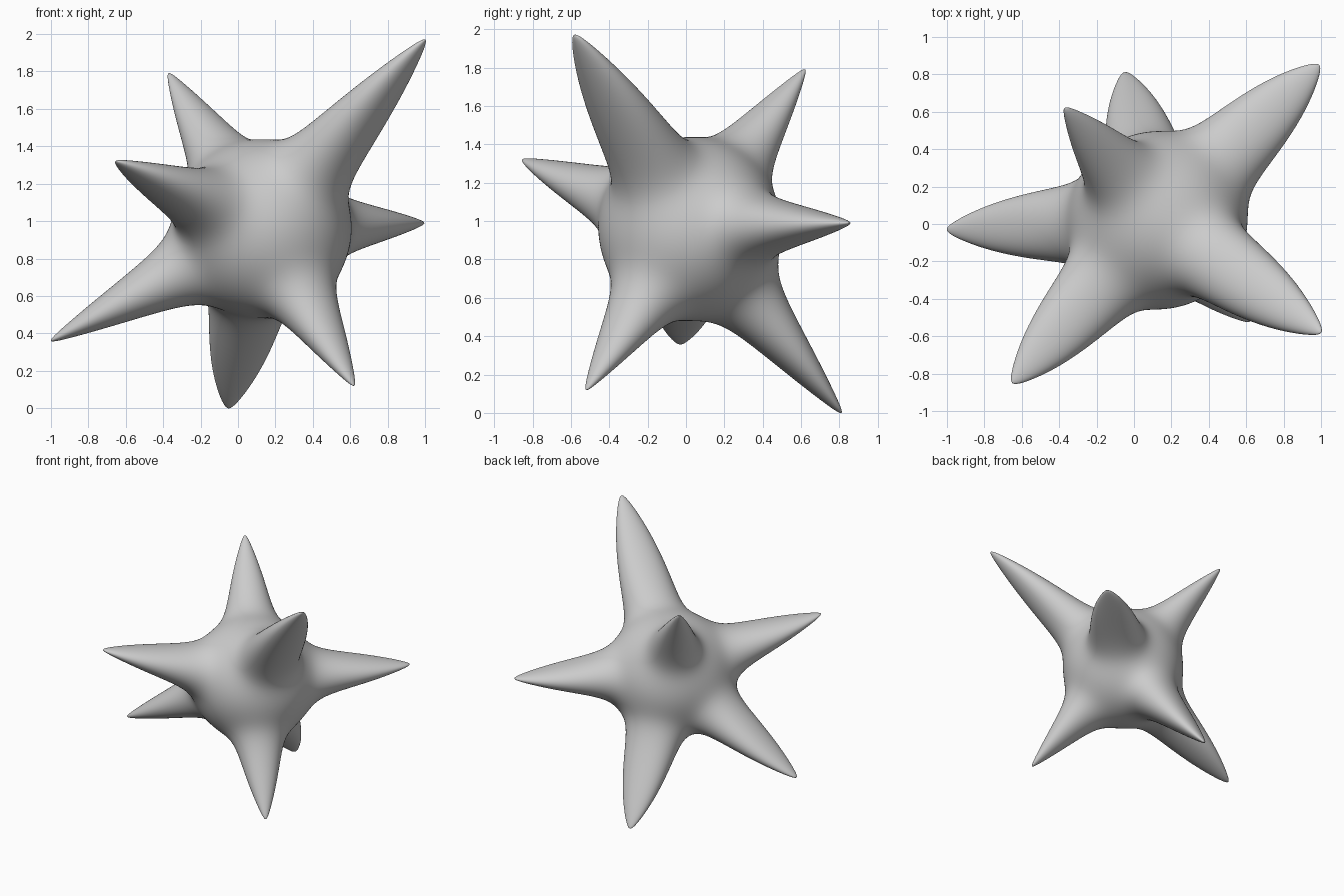
import bpy, bmesh, math
from mathutils import Vector

if "Cube" in bpy.data.objects:
    bpy.data.objects.remove(bpy.data.objects["Cube"])

CENTRE = Vector((0.13, 0.02, 0.96))
# spike tip and how much wider (sideways) than thick it is at the tip
TIPS = [((1.0, -0.58, 1.97), 1.8), ((-0.37, 0.62, 1.79), 1.4), ((-0.65, -0.85, 1.32), 2.1),
        ((-1.0, -0.03, 0.36), 1.9), ((-0.05, 0.81, 0.0), 2.0), ((0.62, -0.52, 0.12), 1.4),
        ((0.99, 0.85, 0.99), 2.2)]
BODY = 0.475      # core radius
FALL = 0.15       # how quickly a spike flares out into the core
ROUND = 0.012     # tip rounding
REACH = 0.5       # cone around each spike that gets denser mesh

spikes = []
for tip, flat in TIPS:
    a = Vector(tip) - CENTRE
    length = a.length
    a.normalize()
    u = Vector((0, 0, 1)).cross(a).normalized()
    spikes.append((a, u, a.cross(u), length, flat))


def gather(d):
    # pull vertices towards spike axes so the tips are finely meshed
    for a, u, v, length, flat in spikes:
        ang = d.angle(a)
        if 1e-6 < ang < REACH:
            new = REACH * (ang / REACH) ** 2
            side = (d - a * d.dot(a)).normalized()
            return a * math.cos(new) + side * math.sin(new)
    return d


def radius(d):
    # core plus one flared spike per tip, with a blade-like cross-section
    r = BODY
    for a, u, v, length, flat in spikes:
        c = d.dot(a)
        if c > 0.1:
            pu, pv = d.dot(u) / c, d.dot(v) / c
            k = 1 + (flat - 1) / (1 + (pu * pu + pv * pv) / 0.0625)
            q = math.sqrt((pu / k) ** 2 + pv ** 2 + ROUND ** 2) - ROUND
            r += (length - BODY) * math.exp(-q / FALL)
    return r


# spiky star body
bm = bmesh.new()
bmesh.ops.create_icosphere(bm, subdivisions=7, radius=1)
for vert in bm.verts:
    d = gather(vert.co.normalized())
    vert.co = CENTRE + d * radius(d)
for f in bm.faces:
    f.smooth = True
mesh = bpy.data.meshes.new("spiky_star")
bm.to_mesh(mesh)
bm.free()
obj = bpy.data.objects.new("spiky_star", mesh)
bpy.context.collection.objects.link(obj)
